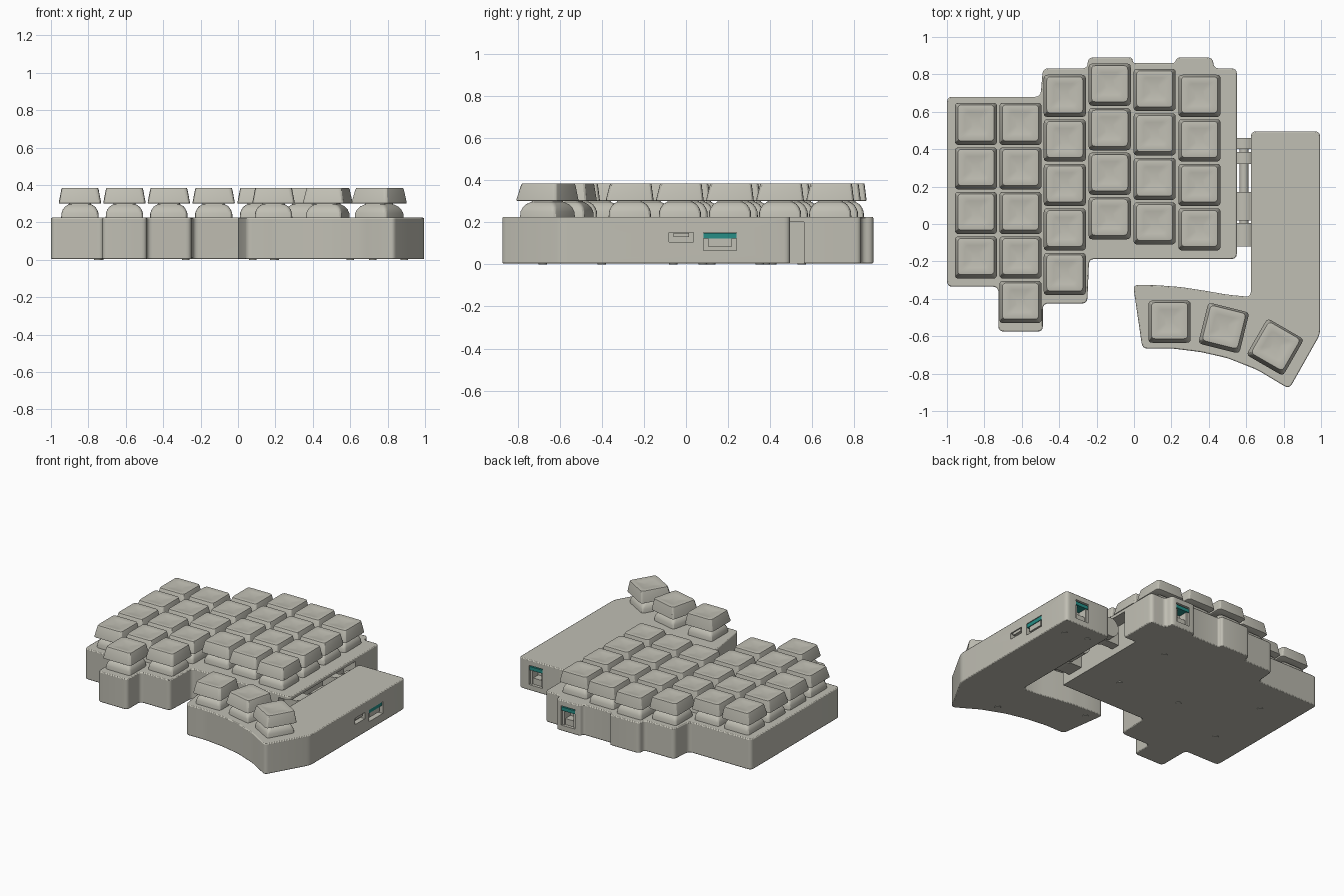
import bpy, bmesh, math
from mathutils import Vector, Matrix

cube = bpy.data.objects.get("Cube")
if cube:
    bpy.data.objects.remove(cube, do_unlink=True)


def material(name, rgb):
    m = bpy.data.materials.new(name)
    m.use_nodes = True
    m.diffuse_color = (*rgb, 1)
    m.node_tree.nodes["Principled BSDF"].inputs["Base Color"].default_value = (*rgb, 1)
    return m


GREY = material("warm grey plastic", (0.53, 0.52, 0.455))
TEAL = material("teal circuit board", (0.02, 0.27, 0.24))


def add(name, bm, mat=GREY):
    bmesh.ops.recalc_face_normals(bm, faces=bm.faces)
    me = bpy.data.meshes.new(name)
    bm.to_mesh(me)
    bm.free()
    me.materials.append(mat)
    ob = bpy.data.objects.new(name, me)
    bpy.context.collection.objects.link(ob)
    return ob


def box(name, x, y, z, mat=GREY):
    bm = bmesh.new()
    bmesh.ops.create_cube(bm, size=1)
    for v in bm.verts:
        v.co = [(lo + hi) / 2 + c * (hi - lo) for c, (lo, hi) in zip(v.co, (x, y, z))]
    return add(name, bm, mat)


def cylinder(name, radius, depth, centre, along_y=False, sides=24):
    bm = bmesh.new()
    bmesh.ops.create_cone(bm, cap_ends=True, segments=sides, radius1=radius, radius2=radius, depth=depth)
    if along_y:
        bm.transform(Matrix.Rotation(math.pi / 2, 4, 'X'))
    bm.transform(Matrix.Translation(centre))
    return add(name, bm)


def rounded(points, radius, steps=4):
    # Replace each corner of a closed outline by a small curve
    out = []
    pts = [Vector(p) for p in points]
    for i, p in enumerate(pts):
        a, b = pts[i - 1] - p, pts[(i + 1) % len(pts)] - p
        r = min(radius, a.length * 0.45, b.length * 0.45)
        s, e = p + a.normalized() * r, p + b.normalized() * r
        for k in range(steps + 1):
            t = k / steps
            out.append(s * (1 - t) ** 2 + p * 2 * t * (1 - t) + e * t * t)
    return out


def case(name, outline, low, high):
    bm = bmesh.new()
    face = bm.faces.new([bm.verts.new((p.x, p.y, low)) for p in outline])
    top = bmesh.ops.extrude_face_region(bm, geom=[face])["geom"]
    bmesh.ops.translate(bm, vec=(0, 0, high - low), verts=[g for g in top if isinstance(g, bmesh.types.BMVert)])
    ob = add(name, bm)
    mod = ob.modifiers.new("soft edge", 'BEVEL')
    mod.width, mod.segments, mod.angle_limit = 0.006, 2, math.radians(60)
    return ob


def cut(target, x, y, z):
    c = box("cutter", x, y, z)
    c.hide_render = True
    c.hide_set(True)
    c.display_type = 'WIRE'
    mod = target.modifiers.new("opening", 'BOOLEAN')
    mod.object, mod.operation, mod.solver = c, 'DIFFERENCE', 'EXACT'


def loft(name, sections):
    # Stack of rounded squares given as (height, half width, y shift)
    bm = bmesh.new()
    rings = []
    for z, h, dy in sections:
        ring = rounded([(-h, -h), (h, -h), (h, h), (-h, h)], min(0.022, h * 0.4), 3)
        rings.append([bm.verts.new((p.x, p.y + dy, z)) for p in ring])
    for a, b in zip(rings, rings[1:]):
        for i in range(len(a)):
            j = (i + 1) % len(a)
            bm.faces.new((a[i], a[j], b[j], b[i]))
    bm.faces.new(rings[0][::-1])
    bm.faces.new(rings[-1])
    return add(name, bm)


# Main case with staggered edge
BOTTOM, TOP = 0.004, 0.225
main_outline = [(-1, -0.335), (-0.725, -0.335), (-0.725, -0.575), (-0.487, -0.575), (-0.487, -0.425),
                (-0.25, -0.425), (-0.24, -0.187), (0.55, -0.187), (0.55, 0.832), (0.428, 0.832),
                (0.42, 0.89), (0.23, 0.89), (0.218, 0.86), (-0.005, 0.86), (-0.01, 0.89),
                (-0.245, 0.89), (-0.25, 0.832), (-0.487, 0.832), (-0.5, 0.68), (-1, 0.68)]
main_case = case("main_case", rounded(main_outline, 0.03), BOTTOM, TOP)
cut(main_case, (0.455, 0.7), (-0.3, 0.56), (-0.1, 0.2))

# Thumb case with curved front arm
thumb_outline = [(0.995, 0.495), (0.625, 0.495), (0.625, -0.39), (0.5, -0.378), (0.38, -0.357), (0.25, -0.337),
                 (0.12, -0.327), (-0.005, -0.325), (0.045, -0.667), (0.2, -0.665), (0.36, -0.685),
                 (0.5, -0.717), (0.66, -0.78), (0.83, -0.882), (0.995, -0.59)]
thumb_case = case("thumb_case", rounded(thumb_outline, 0.03), BOTTOM, TOP)

# Cable sockets in the back walls
for label, ob, x, y in (("main", main_case, 0.325, 0.89), ("thumb", thumb_case, 0.86, 0.495)):
    cut(ob, (x - 0.055, x + 0.055), (y - 0.08, y + 0.05), (0.045, 0.185))
    box(label + "_socket_board", (x - 0.054, x + 0.054), (y - 0.079, y - 0.004), (0.15, 0.175), TEAL)
    box(label + "_socket_base", (x - 0.035, x + 0.035), (y - 0.079, y - 0.02), (0.046, 0.09))
    for s in (-1, 1):
        box(label + "_socket_side", (x + s * 0.045 - 0.008, x + s * 0.045 + 0.008),
            (y - 0.079, y - 0.012), (0.046, 0.15))

# Openings in the right wall
cut(thumb_case, (0.94, 1.1), (0.083, 0.24), (0.065, 0.15))
cut(thumb_case, (0.96, 1.1), (-0.08, 0.035), (0.105, 0.15))
box("usb_board", (0.941, 0.99), (0.084, 0.239), (0.122, 0.149), TEAL)
box("usb_connector", (0.941, 0.985), (0.105, 0.218), (0.085, 0.122))
box("switch_slider", (0.961, 0.988), (-0.06, 0.015), (0.13, 0.149))

# Hinges joining the two cases
HX, HZ = 0.588, 0.115
for i, (lo, hi) in enumerate(((0.4, 0.46), (0.32, 0.385), (0.02, 0.17), (-0.12, 0.005))):
    cylinder("hinge_knuckle", 0.07, hi - lo, (HX, (lo + hi) / 2, HZ), True, 32)
    leaf = (0.44, HX) if i % 2 else (HX, 0.64)
    box("hinge_leaf", leaf, (lo, hi), (HZ - 0.06, HZ + 0.06))
cylinder("hinge_rod", 0.025, 0.57, (HX, 0.17, HZ), True)

# Screws underneath
for x, y in ((0.2, 0.55), (0.19, 0.08), (-0.28, 0.12), (-0.74, 0.41), (-0.75, -0.06),
             (0.89, 0.35), (0.72, 0.38), (0.6, -0.68), (0.08, -0.4)):
    cylinder("bottom_screw", 0.02, 0.02, (x, y, 0.01))

# Key positions: columns, then the thumb arc
PITCH = 0.238
keys = [(x, top - PITCH * r, 0)
        for x, top, count in ((-0.845, 0.535, 4), (-0.607, 0.535, 5), (-0.37, 0.685, 5),
                              (-0.13, 0.745, 4), (0.11, 0.717, 4), (0.35, 0.685, 4))
        for r in range(count)]
keys += [(0.19, -0.522, 0), (0.48, -0.556, -14), (0.755, -0.658, -30)]

# One keycap with a dished top and one switch, repeated at each position
cap = loft("keycap", [(0.3, 0.108, 0), (0.303, 0.113, 0), (0.312, 0.112, 0), (0.375, 0.1, 0.004),
                      (0.383, 0.097, 0.005), (0.385, 0.092, 0.005), (0.379, 0.06, 0.005), (0.375, 0.025, 0.005)])
switch = loft("key_switch", [(0.215, 0.101, 0), (0.25, 0.099, 0), (0.268, 0.092, 0),
                             (0.285, 0.08, 0), (0.297, 0.06, 0), (0.31, 0.055, 0)])
for i, (x, y, turn) in enumerate(keys):
    for part in (cap, switch):
        ob = part
        if i:
            ob = part.copy()
            bpy.context.collection.objects.link(ob)
        ob.location = (x, y, 0)
        ob.rotation_euler.z = math.radians(turn)

# Smooth rounded faces, keep hard edges
for ob in bpy.context.scene.objects:
    smooth = ob.type == 'MESH' and not ob.hide_render
    ob.select_set(smooth)
    if smooth:
        bpy.context.view_layer.objects.active = ob
bpy.ops.object.shade_smooth_by_angle(angle=math.radians(30))
